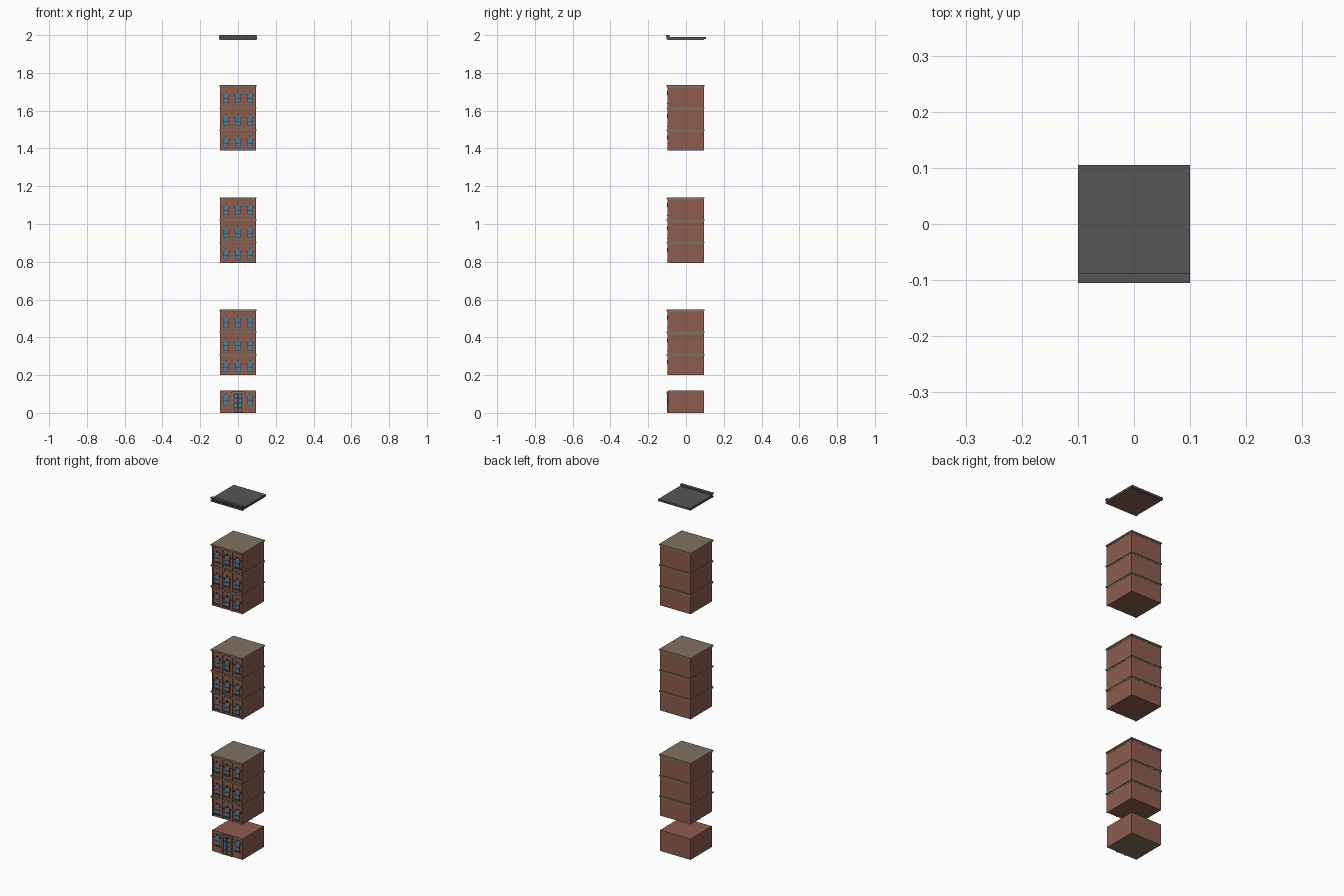
import bpy, bmesh, math
from mathutils import Vector

if "Cube" in bpy.data.objects:
    bpy.data.objects.remove(bpy.data.objects["Cube"])


def mat(name, r, g, b):
    m = bpy.data.materials.new(name)
    m.diffuse_color = (r, g, b, 1)
    m.use_nodes = True
    m.node_tree.nodes["Principled BSDF"].inputs["Base Color"].default_value = m.diffuse_color
    return m


BRICK = mat("brick", 0.27, 0.108, 0.078)
STONE = mat("tan stone", 0.215, 0.165, 0.112)
ROOF = mat("roof grey", 0.095, 0.09, 0.09)
GLASS = mat("blue glass", 0.10, 0.19, 0.30)
DARK = mat("dark frame", 0.05, 0.045, 0.04)


def box(bm, x0, x1, y0, y1, z0, z1):
    v = [bm.verts.new((x, y, z)) for x in (x0, x1) for y in (y0, y1) for z in (z0, z1)]
    for f in ((0, 1, 3, 2), (4, 6, 7, 5), (0, 4, 5, 1), (2, 3, 7, 6), (0, 2, 6, 4), (1, 5, 7, 3)):
        bm.faces.new([v[i] for i in f])


def prism(bm, pts, y0, y1):
    """Extrude an outline in xz along y."""
    a = [bm.verts.new((x, y0, z)) for x, z in pts]
    b = [bm.verts.new((x, y1, z)) for x, z in pts]
    n = len(pts)
    bm.faces.new(a)
    bm.faces.new(b[::-1])
    for i in range(n):
        j = (i + 1) % n
        bm.faces.new((a[i], b[i], b[j], a[j]))


def arc(cx, cz, rx, rz, n=6):
    return [(cx + rx * math.cos(math.pi * i / n), cz + rz * math.sin(math.pi * i / n))
            for i in range(n + 1)]


def hood(bm, cx, cz, w, h, t, y0, y1):
    """Curved strip over a window, made of short blocks."""
    o, i = arc(cx, cz, w + t, h + t), arc(cx, cz, w, h)
    for k in range(len(o) - 1):
        prism(bm, [o[k], o[k + 1], i[k + 1], i[k]], y0, y1)


def finish(bm, name, material):
    bmesh.ops.recalc_face_normals(bm, faces=bm.faces)
    me = bpy.data.meshes.new(name)
    bm.to_mesh(me)
    bm.free()
    me.materials.append(material)
    ob = bpy.data.objects.new(name, me)
    bpy.context.collection.objects.link(ob)
    return ob


W, F = 0.095, -0.095          # half width of the walls, front plane
COLS = (-0.064, 0.0, 0.064)   # window centres


def window(glass, frame, stone, cx, z0, z1, arched):
    hw = 0.0155
    # glass pane with a shallow curved head
    prism(glass, [(cx - hw, z0), (cx + hw, z0)] + arc(cx, z1, hw, 0.006), F - 0.001, F + 0.002)
    # sash frame
    for s in (-1, 1):
        a, b = sorted((cx + s * hw, cx + s * (hw - 0.003)))
        box(frame, a, b, F - 0.003, F, z0, z1)
    zm = (z0 + z1) / 2
    box(frame, cx - hw, cx + hw, F - 0.003, F, zm - 0.001, zm + 0.0015)
    box(frame, cx - hw, cx + hw, F - 0.003, F, z0, z0 + 0.003)
    # sill, hood, hood ends and keystone
    box(stone, cx - 0.02, cx + 0.02, F - 0.006, F, z0 - 0.005, z0)
    if arched:
        hood(stone, cx, z1, hw, 0.007, 0.006, F - 0.005, F)
    else:
        box(stone, cx - 0.021, cx + 0.021, F - 0.005, F, z1 + 0.007, z1 + 0.014)
    for s in (-1, 1):
        box(frame, cx + s * 0.0185 - 0.003, cx + s * 0.0185 + 0.003, F - 0.006, F, z1 - 0.005, z1 + 0.001)
    box(frame, cx - 0.003, cx + 0.003, F - 0.006, F, z1 + 0.006, z1 + 0.016)


# ---- three detached upper blocks, three storeys each
for n, base in enumerate((0.2, 0.794, 1.388), 1):
    walls, bands, glass, frames, trim, dents = (bmesh.new() for _ in range(6))
    z = base
    for k, (h, win) in enumerate(((0.112, 0.017), (0.118, 0.019), (0.117, 0.023))):
        top = z + h
        box(walls, -W, W, -W, W, z, top - 0.014)
        # ledge with a projecting upper lip
        box(bands, -W - 0.001, W + 0.001, -W - 0.003, W + 0.001, top - 0.014, top - 0.007)
        box(bands, -W - 0.004, W + 0.004, -W - 0.007, W + 0.004, top - 0.007, top)
        for i in range(13):
            x = -0.09 + i * 0.015
            box(dents, x - 0.0025, x + 0.0025, F - 0.006, F - 0.002, top - 0.012, top - 0.007)
        for cx in COLS:
            window(glass, frames, trim, cx, z + win, z + win + 0.047, True)
        # raised brick piers between the windows
        for px in (-0.0915, -0.032, 0.032, 0.0915):
            box(walls, px - 0.0035, px + 0.0035, F - 0.003, F + 0.001, z, top - 0.014)
        z = top
    finish(walls, f"block_{n}_walls", BRICK)
    finish(bands, f"block_{n}_ledges", STONE)
    finish(glass, f"block_{n}_glass", GLASS)
    finish(frames, f"block_{n}_frames", DARK)
    finish(trim, f"block_{n}_stone_trim", STONE)
    finish(dents, f"block_{n}_dentils", DARK)

# ---- ground floor
bm = bmesh.new()
box(bm, -W, W, -W, W, 0.003, 0.118)
finish(bm, "ground_walls", BRICK)
bm = bmesh.new()
box(bm, -W, W, -W, W, 0, 0.003)
finish(bm, "ground_plinth", STONE)
glass, frames, trim = bmesh.new(), bmesh.new(), bmesh.new()
for cx in (-0.064, 0.064):
    window(glass, frames, trim, cx, 0.04, 0.088, False)
# doorway: surround, canopy, double door with panes
for s in (-1, 1):
    a, b = sorted((s * 0.023, s * 0.031))
    box(trim, a, b, F - 0.006, F, 0, 0.103)
box(trim, -0.034, 0.034, F - 0.008, F, 0.103, 0.112)
box(frames, -0.023, 0.023, F - 0.002, F, 0, 0.103)
for s in (-1, 1):
    for z0, z1 in ((0.03, 0.05), (0.054, 0.074), (0.082, 0.097)):
        a, b = sorted((s * 0.005, s * 0.018))
        box(glass, a, b, F - 0.003, F, z0, z1)
    a, b = sorted((s * 0.005, s * 0.018))
    box(trim, a, b, F - 0.003, F, 0.008, 0.024)
finish(glass, "ground_glass", GLASS)
finish(frames, "ground_door_and_frames", DARK)
finish(trim, "ground_stone_trim", STONE)

# ---- detached roof: slab, brick underside, front parapet with cornice
bm = bmesh.new()
box(bm, -0.1, 0.1, -0.09, 0.105, 1.979, 1.991)
box(bm, -0.097, 0.097, -0.099, -0.088, 1.979, 1.996)
box(bm, -0.1, 0.1, -0.105, -0.088, 1.994, 2.0)
box(bm, -0.1, 0.1, -0.102, -0.09, 1.976, 1.983)
finish(bm, "roof", ROOF)
bm = bmesh.new()
box(bm, -W, W, -W, W, 1.974, 1.980)
finish(bm, "roof_underside", BRICK)
bm = bmesh.new()
for i in range(14):
    x = -0.091 + i * 0.014
    box(bm, x - 0.003, x + 0.003, -0.103, -0.098, 1.983, 1.994)
finish(bm, "cornice_brackets", DARK)
